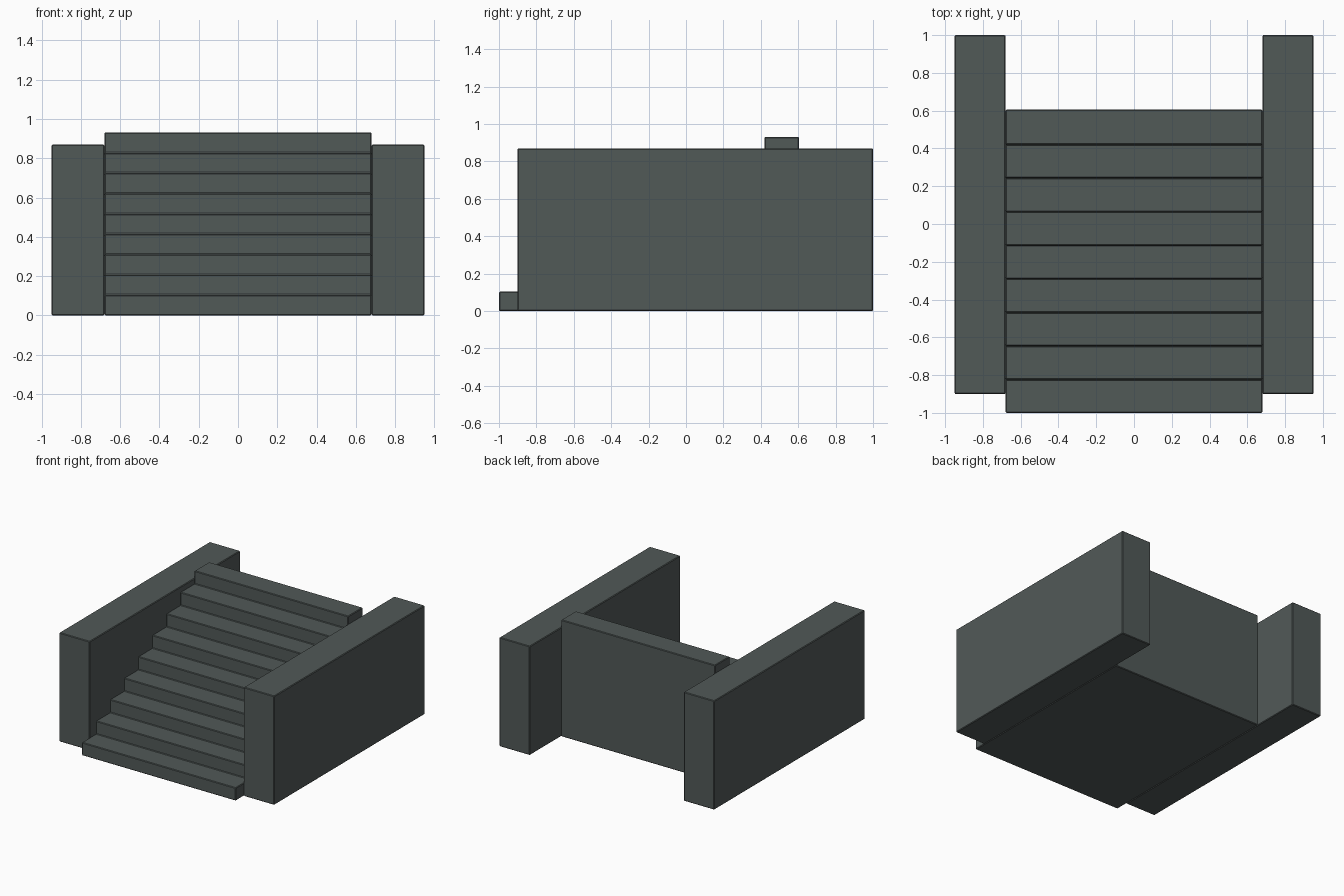
import bpy, bmesh

if "Cube" in bpy.data.objects:
    bpy.data.objects.remove(bpy.data.objects["Cube"])

STEPS, RISE, TREAD = 9, 0.1035, 0.1775
FRONT, BACK, HALF_W = -1.0, 0.605, 0.68

stone = bpy.data.materials.new("dark grey stone")
stone.diffuse_color = (0.083, 0.1, 0.097, 1)
stone.use_nodes = True
stone.node_tree.nodes["Principled BSDF"].inputs["Base Color"].default_value = stone.diffuse_color


def extrude_profile(name, points, x0, x1):
    """Extrude a (y, z) outline along x, with a tiny chamfer on its edges."""
    bm = bmesh.new()
    face = bm.faces.new([bm.verts.new((x0, y, z)) for y, z in points])
    side = bmesh.ops.extrude_face_region(bm, geom=[face])
    moved = [v for v in side["geom"] if isinstance(v, bmesh.types.BMVert)]
    bmesh.ops.translate(bm, verts=moved, vec=(x1 - x0, 0, 0))
    bmesh.ops.recalc_face_normals(bm, faces=bm.faces)
    mesh = bpy.data.meshes.new(name)
    bm.to_mesh(mesh)
    bm.free()
    mesh.materials.append(stone)
    obj = bpy.data.objects.new(name, mesh)
    bpy.context.collection.objects.link(obj)
    bevel = obj.modifiers.new("edge chamfer", "BEVEL")
    bevel.width = 0.005
    bevel.segments = 1
    return obj


# Solid flight of steps with a flat back and underside
outline = [(BACK, 0), (FRONT, 0)]
for i in range(STEPS):
    y = FRONT + i * TREAD
    outline.append((y, (i + 1) * RISE))
    if i < STEPS - 1:
        outline.append((y + TREAD, (i + 1) * RISE))
outline.append((BACK, STEPS * RISE))
extrude_profile("stair_flight", outline, -HALF_W, HALF_W)

# Low block walls on both sides
wall = [(-0.9, 0), (1.0, 0), (1.0, 0.87), (-0.9, 0.87)]
for name, s in (("left_wall", -1), ("right_wall", 1)):
    extrude_profile(name, wall, s * HALF_W, s * 0.95)
